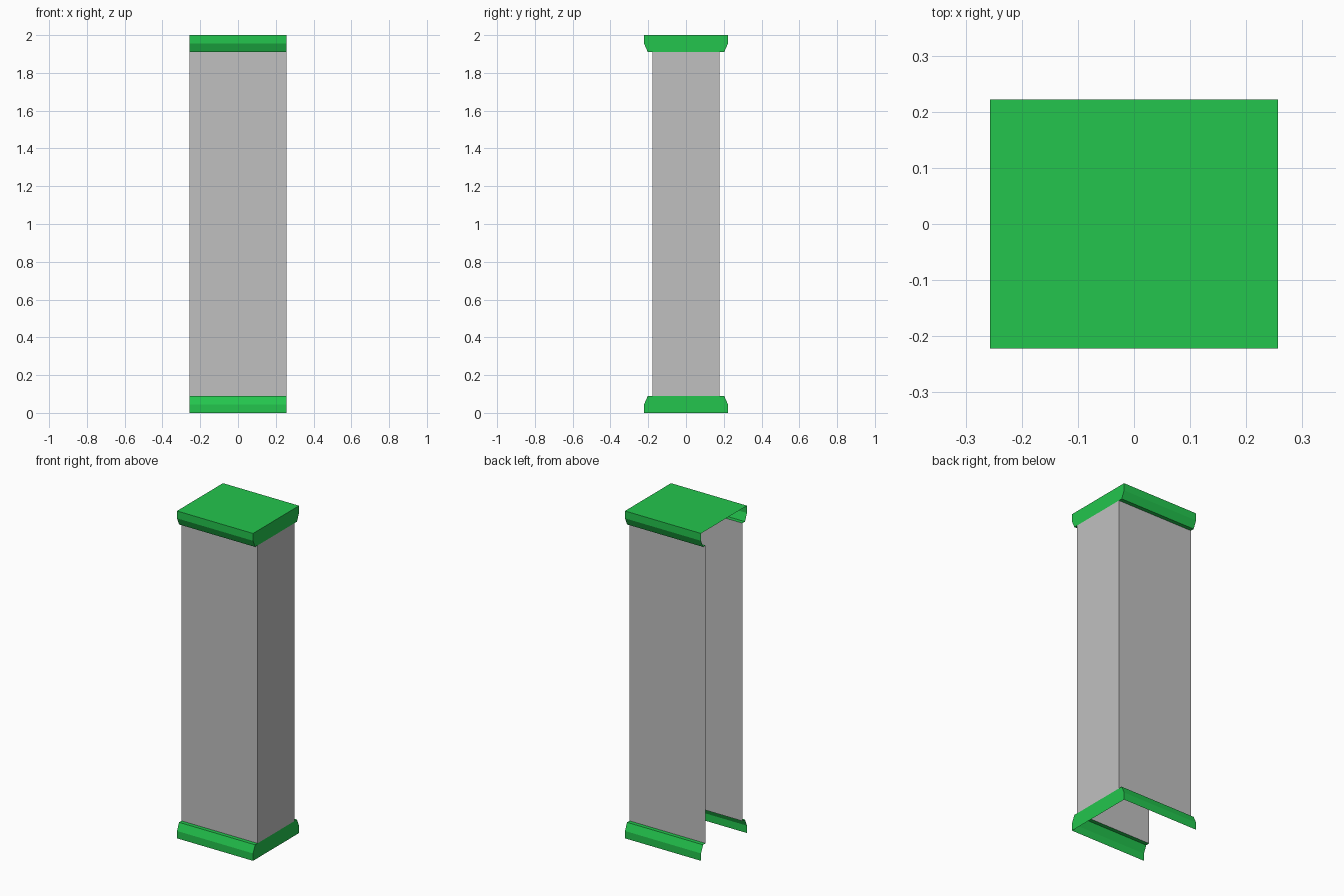
import bpy
import bmesh

HALF_X = 0.257
WALL_Y = 0.178
TRIM_H = 0.09
HEIGHT = 2.0

cube = bpy.data.objects.get("Cube")
if cube:
    bpy.data.objects.remove(cube, do_unlink=True)


def material(name, rgb):
    mat = bpy.data.materials.new(name)
    mat.use_nodes = True
    color = (*rgb, 1)
    mat.diffuse_color = color
    mat.node_tree.nodes["Principled BSDF"].inputs["Base Color"].default_value = color
    return mat


green = material("green", (0.017, 0.56, 0.075))
grey = material("grey", (0.53, 0.53, 0.53))


def build(name, mat, strips, end):
    """Extrude open (y, z) strips along x and close only the +x end."""
    bm = bmesh.new()
    for strip in strips:
        for (y0, z0), (y1, z1) in zip(strip, strip[1:]):
            corners = [(-HALF_X, y0, z0), (HALF_X, y0, z0),
                       (HALF_X, y1, z1), (-HALF_X, y1, z1)]
            bm.faces.new([bm.verts.new(c) for c in corners])
    bm.faces.new([bm.verts.new((HALF_X, y, z)) for y, z in end])
    bmesh.ops.remove_doubles(bm, verts=bm.verts, dist=0.0001)
    bmesh.ops.recalc_face_normals(bm, faces=bm.faces)
    # Make the closed end face outwards, with the rest following it
    if max(bm.faces, key=lambda f: f.calc_center_median().x).normal.x < 0:
        bmesh.ops.reverse_faces(bm, faces=bm.faces)
    mesh = bpy.data.meshes.new(name)
    bm.to_mesh(mesh)
    bm.free()
    mesh.materials.append(mat)
    obj = bpy.data.objects.new(name, mesh)
    bpy.context.collection.objects.link(obj)


def mirrored(points):
    return [(-y, z) for y, z in reversed(points)]


# Trim section: upright band, slanted shoulder, narrow ledge to the wall
base = [(0.222, 0), (0.222, 0.045), (0.202, TRIM_H), (WALL_Y, TRIM_H)]
build("base_trim", green, [base, mirrored(base)], base + mirrored(base))

# The top trim is the same section inverted, covered by a flat lid
top = [(y, HEIGHT - z) for y, z in reversed(base)]
outline = top + mirrored(top)
build("top_trim_and_lid", green, [outline], outline)

# Three thin walls, open towards -x
wall = [(WALL_Y, TRIM_H), (WALL_Y, HEIGHT - TRIM_H)]
build("column_walls", grey, [wall, mirrored(wall)], wall + mirrored(wall))
